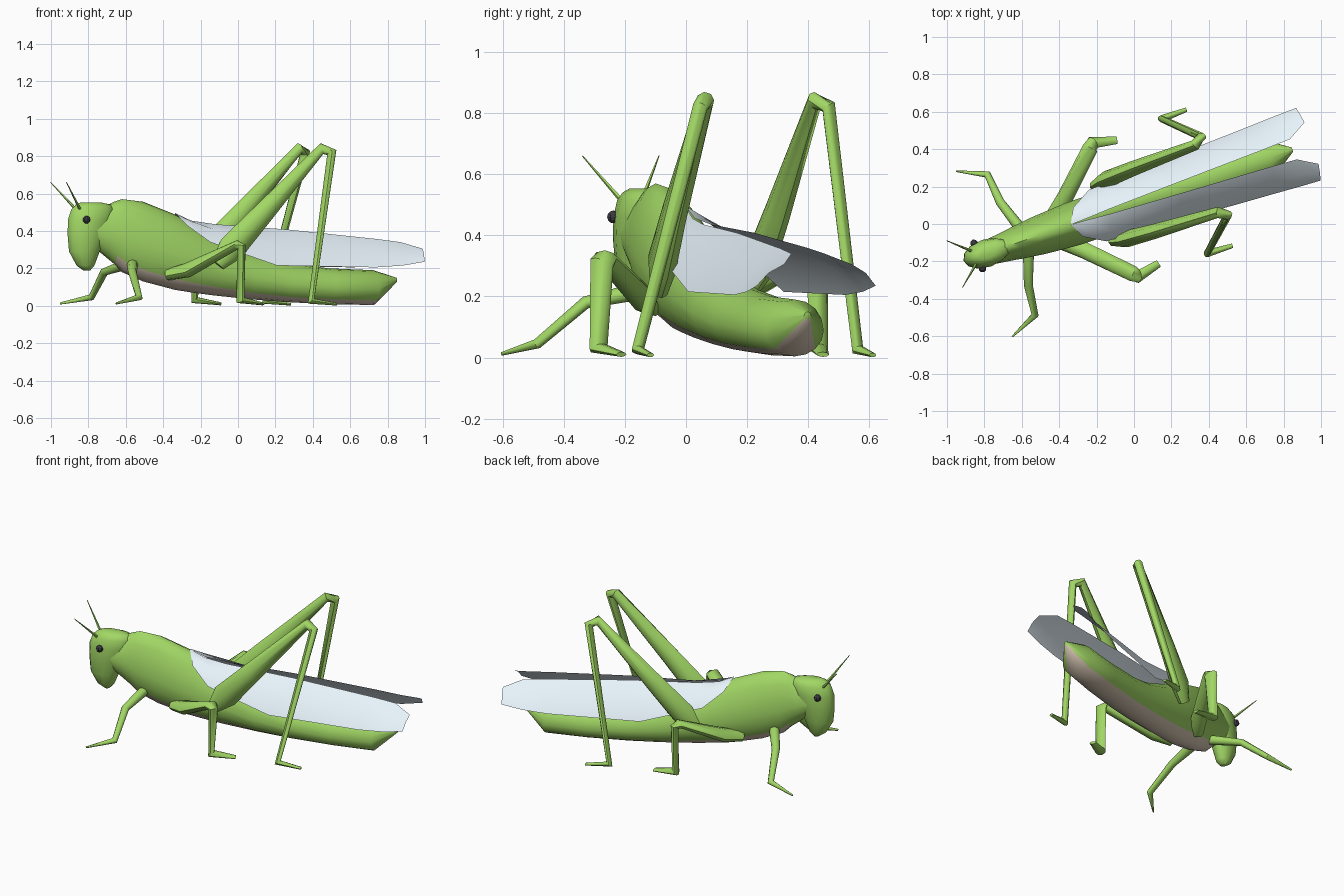
import bpy, bmesh
from math import sin, cos, pi, radians
from mathutils import Vector, Matrix

if "Cube" in bpy.data.objects:
    bpy.data.objects.remove(bpy.data.objects["Cube"])

# Everything is built in a local frame (x along body, y sideways), then turned into place
PLACE = Matrix.Translation((-0.034, 0.0995, 0)) @ Matrix.Rotation(radians(18.7), 4, 'Z')


def material(name, rgb):
    m = bpy.data.materials.new(name)
    m.diffuse_color = (*rgb, 1)
    m.use_nodes = True
    m.node_tree.nodes["Principled BSDF"].inputs["Base Color"].default_value = m.diffuse_color
    return m


GREEN = material("green", (0.36, 0.68, 0.13))
BEIGE = material("beige", (0.66, 0.56, 0.44))
WING = material("wing", (0.80, 0.90, 0.96))
DARK = material("dark", (0.04, 0.04, 0.05))


def finish(bm, name, mats, angle):
    mesh = bpy.data.meshes.new(name)
    bm.to_mesh(mesh)
    bm.free()
    for m in mats:
        mesh.materials.append(m)
    if angle:
        for p in mesh.polygons:
            p.use_smooth = True
        mesh.set_sharp_from_angle(angle=radians(angle))
    ob = bpy.data.objects.new(name, mesh)
    ob.matrix_world = PLACE
    bpy.context.collection.objects.link(ob)
    return ob


def loft(name, rings, mats, belly=None, angle=50):
    """Skin closed rings of points; belly(i, k) marks faces using the second material."""
    bm = bmesh.new()
    rows = [[bm.verts.new(p) for p in r] for r in rings]
    n = len(rows[0])
    for i in range(len(rows) - 1):
        for k in range(n):
            j = (k + 1) % n
            f = bm.faces.new((rows[i][k], rows[i][j], rows[i + 1][j], rows[i + 1][k]))
            if belly and belly(i, k):
                f.material_index = 1
    bm.faces.new(rows[0])
    bm.faces.new(rows[-1])
    bmesh.ops.recalc_face_normals(bm, faces=bm.faces)
    return finish(bm, name, mats, angle)


def limb(name, pts, ref, n=8):
    """Tapered tube: each point is (x, y, z, half width along ref, half width across)."""
    path = [Vector(p[:3]) for p in pts]
    rings = []
    for i, c in enumerate(path):
        t = Vector()
        if i > 0:
            t += (c - path[i - 1]).normalized()
        if i < len(path) - 1:
            t += (path[i + 1] - c).normalized()
        t.normalize()
        a = (Vector(ref) - t * t.dot(Vector(ref))).normalized()
        b = t.cross(a)
        ra, rb = pts[i][3:]
        rings.append([c + a * ra * cos(2 * pi * k / n) + b * rb * sin(2 * pi * k / n) for k in range(n)])
    return loft(name, rings, [GREEN])


# Thorax and abdomen: x, bottom, top, half width; the upper half narrows to a soft ridge
N = 16
stations = [(-0.80, .33, .515, .066), (-0.71, .26, .535, .077), (-0.665, .225, .556, .083),
            (-0.62, .18, .57, .09), (-0.5, .13, .556, .105), (-0.32, .085, .488, .118),
            (-0.22, .07, .435, .119), (-0.1, .055, .375, .119), (0.1, .035, .285, .117),
            (0.3, .02, .23, .114), (0.55, .008, .20, .11), (0.80, .004, .19, .10), (0.93, .125, .15, .012)]
rings = []
for x, zb, zt, w in stations:
    ring = []
    c, h = zb + (zt - zb) * .45, zt - zb
    for k in range(N):
        s, q = sin(2 * pi * k / N), -cos(2 * pi * k / N)
        ridge = 1 - (.16 * q if x < .2 and q > 0 else 0)
        ring.append((x, w * s * ridge, c + q * h * (.55 if q > 0 else .45)))
    rings.append(ring)
loft("body", rings, [GREEN, BEIGE], lambda i, k: i >= 2 and (k < 2 or k >= N - 2))

# Head: z, front x, back x, half width
rings = []
for z, xf, xb, w in [(.188, -.835, -.80, .02), (.215, -.875, -.775, .042), (.29, -.918, -.745, .06),
                     (.38, -.926, -.70, .072), (.46, -.924, -.67, .075), (.515, -.905, -.66, .066),
                     (.54, -.88, -.68, .05), (.553, -.85, -.74, .026)]:
    c, h = (xf + xb) / 2, (xb - xf) / 2
    rings.append([(c + h * cos(2 * pi * k / 12), w * sin(2 * pi * k / 12), z) for k in range(12)])
loft("head", rings, [GREEN])

# Wing edges, root to tip
INNER = [(-.318, 0, .495), (-.23, .004, .455), (-.1, .013, .436), (.3, .03, .408),
         (.8, .05, .357), (.935, .057, .34), (1.038, .117, .305)]
OUTER = [(-.318, .006, .493), (-.28, .082, .43), (-.17, .145, .34), (.2, .165, .215),
         (.75, .192, .205), (.9, .2, .215), (1.02, .205, .235)]

for s, side in ((1, "left"), (-1, "right")):
    # Wing sheet, bowed between its edges near the root
    bm = bmesh.new()
    rows = []
    for i, (a, b) in enumerate(zip(INNER, OUTER)):
        a, b = Vector(a), Vector(b)
        bow = (b - a).length * (0.12 if i < 3 else 0.06)
        mid = (a + b) / 2 + Vector((0, bow, bow))
        rows.append([bm.verts.new((p.x, s * p.y, p.z)) for p in (a, mid, b)])
    for r, q in zip(rows, rows[1:]):
        for k in range(2):
            f = bm.faces.new((r[k], r[k + 1], q[k + 1], q[k]))
            f.normal_update()
            if f.normal.z < 0:
                f.normal_flip()
    finish(bm, side + "_wing", [WING], 50)

    # Eye
    bm = bmesh.new()
    bmesh.ops.create_uvsphere(bm, u_segments=8, v_segments=6, radius=0.021,
                              matrix=Matrix.Translation((-.843, s * .071, .46)))
    finish(bm, side + "_eye", [DARK], 0)

    # Antenna
    limb(side + "_antenna", [(-.855, s * .025, .50, .009, .009), (-.977, s * .132, .66, .002, .002)], (0, 1, 0), 5)

    # Hind leg: broad thigh, knee, thin shank and foot
    limb(side + "_hind_leg", [(-.13, s * .155, .22, .03, .04), (-.06, s * .168, .305, .045, .075),
                              (.10, s * .178, .475, .04, .06), (.445, s * .19, .84, .03, .03),
                              (.49, s * .222, .82, .025, .028), (.32, s * .38, .025, .02, .023),
                              (.462, s * .384, .008, .012, .007)], (0, 1, 0))

    # Middle leg
    limb(side + "_middle_leg", [(-.39, s * .08, .165, .04, .03), (-.30, s * .15, .19, .046, .04),
                                (-.09, s * .355, .325, .042, .026), (-.07, s * .372, .31, .04, .025),
                                (-.08, s * .38, .03, .032, .024), (.058, s * .348, .01, .02, .008)], (0, 1, 0))

    # Front leg
    limb(side + "_front_leg", [(-.58, s * .06, .22, .03, .03), (-.64, s * .235, .18, .024, .021),
                               (-.657, s * .397, .045, .02, .017), (-.81, s * .467, .012, .004, .006)], (1, 0, 0))
